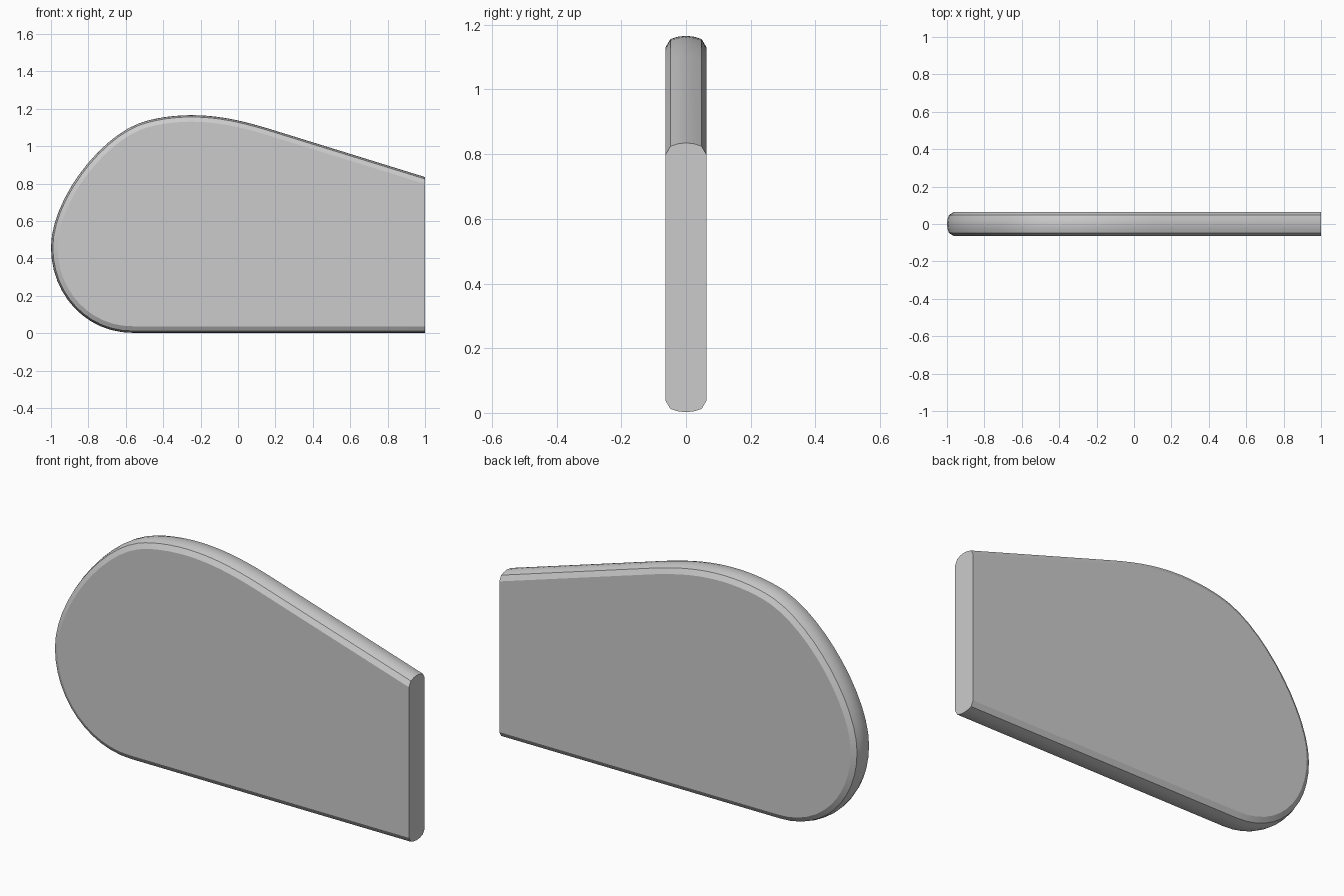
import bpy, bmesh, math
from mathutils import Vector
from mathutils.geometry import interpolate_bezier

if "Cube" in bpy.data.objects:
    bpy.data.objects.remove(bpy.data.objects["Cube"])

# Side outline (x, z) as bezier segments, running from the flat end clockwise
SEGMENTS = [
    ((-0.56, 0.002), (-0.81, 0.0), (-1.0, 0.205), (-1.0, 0.46), 12),
    ((-1.0, 0.46), (-1.0, 0.70), (-0.755, 1.035), (-0.53, 1.122), 12),
    ((-0.53, 1.122), (-0.45, 1.152), (-0.34, 1.166), (-0.25, 1.166), 6),
    ((-0.25, 1.166), (-0.12, 1.166), (0.0, 1.143), (0.15, 1.098), 8),
]
outline = [Vector((1.0, 0.002))]
for a, b, c, d, n in SEGMENTS:
    pts = interpolate_bezier(*[Vector((p[0], p[1], 0)) for p in (a, b, c, d)], n + 1)
    outline += [p.xy for p in pts[(0 if len(outline) == 1 else 1):]]
outline.append(Vector((1.0, 0.835)))

# Rounded edge section: (y, inset from outline)
half = [(0.063, 0.035), (0.048, 0.010), (0.025, 0.003)]
SECTION = [(-y, i) for y, i in half] + [(0.0, 0.0)] + [(y, i) for y, i in reversed(half)]


def inset_point(k, amount):
    """Move outline point inward; end points stay on the flat end plane."""
    last = len(outline) - 1
    t = (outline[min(k + 1, last)] - outline[max(k - 1, 0)]).normalized()
    normal = Vector((t.y, -t.x))
    if k in (0, last):
        return outline[k] + Vector((0, amount / normal.y))
    return outline[k] + normal * amount


bm = bmesh.new()
rings = []
for y, inset in SECTION:
    ring = []
    for k in range(len(outline)):
        p = inset_point(k, inset)
        ring.append(bm.verts.new((p.x, y, p.y)))
    rings.append(ring)

# Rounded rim
for r0, r1 in zip(rings, rings[1:]):
    for k in range(len(outline) - 1):
        bm.faces.new((r0[k], r0[k + 1], r1[k + 1], r1[k]))
# Flat sides and flat end
bm.faces.new(rings[0])
bm.faces.new(rings[-1])
bm.faces.new([r[0] for r in rings] + [r[-1] for r in reversed(rings)])
bmesh.ops.recalc_face_normals(bm, faces=bm.faces)

mesh = bpy.data.meshes.new("rounded_panel")
bm.to_mesh(mesh)
bm.free()
panel = bpy.data.objects.new("rounded_panel", mesh)
bpy.context.collection.objects.link(panel)
bpy.context.view_layer.objects.active = panel
panel.select_set(True)
bpy.ops.object.shade_smooth_by_angle(angle=math.radians(30))
